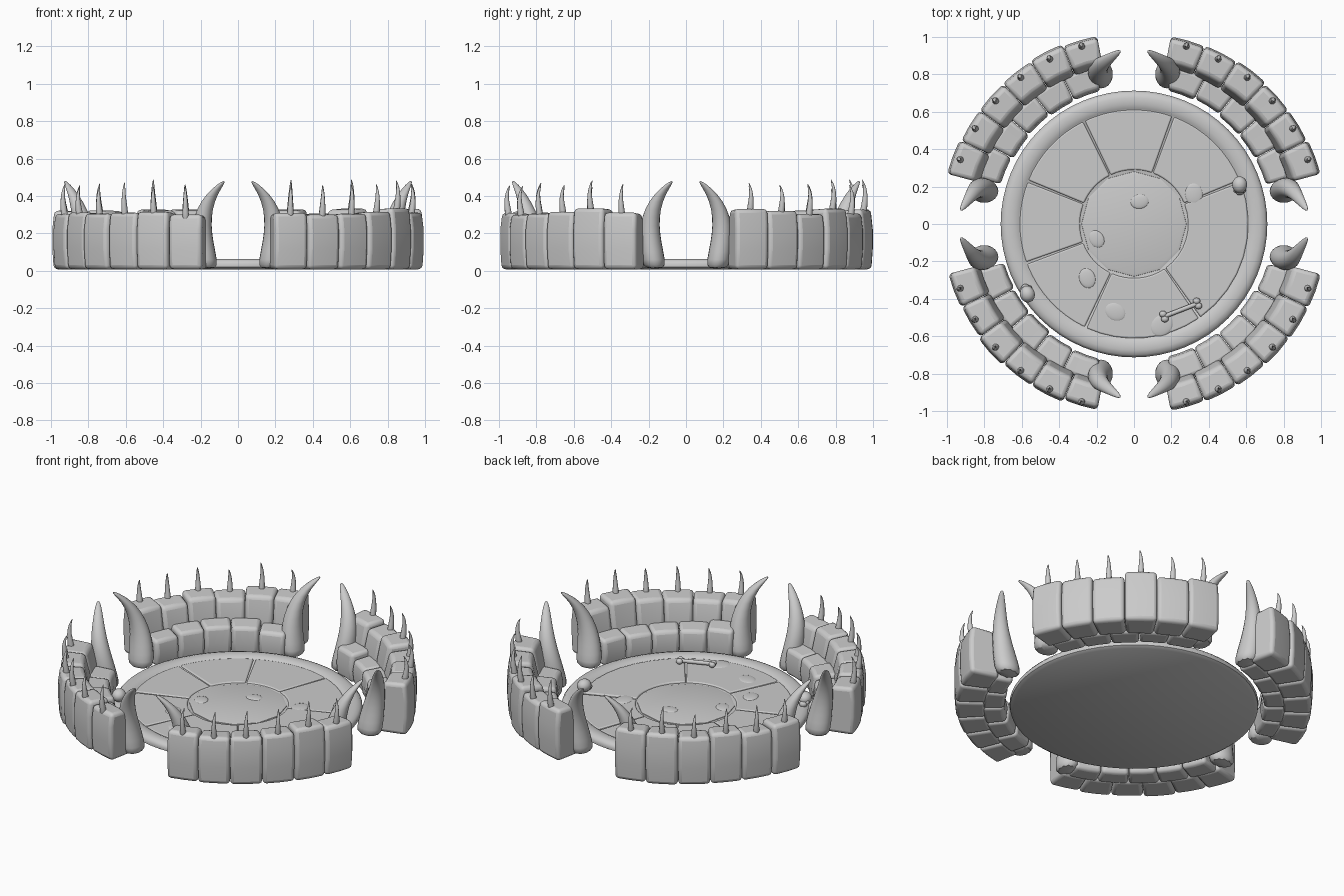
import bpy, bmesh, math, random
from math import cos, sin, radians, pi
from mathutils import Matrix, Vector

random.seed(4)
if "Cube" in bpy.data.objects:
    bpy.data.objects.remove(bpy.data.objects["Cube"])

stone = bpy.data.materials.new("grey_stone")
stone.use_nodes = True
GREY = (0.6, 0.6, 0.6, 1)
stone.diffuse_color = GREY
stone.node_tree.nodes["Principled BSDF"].inputs["Base Color"].default_value = GREY


def finish(bm, name, bevel=0, subsurf=0, angle=50):
    bmesh.ops.recalc_face_normals(bm, faces=bm.faces)
    mesh = bpy.data.meshes.new(name)
    bm.to_mesh(mesh)
    bm.free()
    ob = bpy.data.objects.new(name, mesh)
    bpy.context.collection.objects.link(ob)
    mesh.materials.append(stone)
    if bevel:
        mod = ob.modifiers.new("bevel", 'BEVEL')
        mod.width, mod.segments = bevel, 3
        mod.limit_method = 'ANGLE'
        mod.angle_limit = radians(35)
    if subsurf:
        mod = ob.modifiers.new("subsurf", 'SUBSURF')
        mod.levels = mod.render_levels = subsurf
    bpy.ops.object.select_all(action='DESELECT')
    ob.select_set(True)
    bpy.context.view_layer.objects.active = ob
    bpy.ops.object.shade_smooth_by_angle(angle=radians(angle))
    return ob


def loft(bm, rings):
    """Skin closed rings of equal size and cap both ends."""
    rows = [[bm.verts.new(p) for p in ring] for ring in rings]
    n = len(rows[0])
    for a, b in zip(rows, rows[1:]):
        for i in range(n):
            bm.faces.new((a[i], a[(i + 1) % n], b[(i + 1) % n], b[i]))
    bm.faces.new(rows[0])
    bm.faces.new(rows[-1])


def arc_block(name, section, a0, a1, steps, sx=1, sy=1, bevel=0.02):
    """Sweep an (r, z) section through an arc."""
    bm = bmesh.new()
    rings = []
    for i in range(steps + 1):
        a = radians(a0 + (a1 - a0) * i / steps)
        rings.append([(sx * r * cos(a), sy * r * sin(a), z) for r, z in section])
    loft(bm, rings)
    return finish(bm, name, bevel)


def horn(name, stations, a, sx, sy, sides=8):
    """Stations are (radial, tangential, z, half radial, half tangential)."""
    bm = bmesh.new()
    rings = []
    for r, t, z, hr, ht in stations:
        ring = []
        for k in range(sides):
            q = 2 * pi * k / sides
            rr, tt = r + hr * cos(q), t + ht * sin(q)
            ring.append((sx * (rr * cos(a) - tt * sin(a)),
                         sy * (rr * sin(a) + tt * cos(a)), z))
        rings.append(ring)
    loft(bm, rings)
    return finish(bm, name, subsurf=1, angle=70)


def blob(bm, loc, size, turn=0):
    mat = (Matrix.Translation(loc) @ Matrix.Rotation(turn, 4, 'Z')
           @ Matrix.Diagonal((*size, 1)))
    bmesh.ops.create_uvsphere(bm, u_segments=16, v_segments=10, radius=1, matrix=mat)


# Round floor with a raised rim and a shallow sunken middle
profile = [(0.69, 0.008), (0.71, 0.02), (0.713, 0.04), (0.70, 0.056), (0.675, 0.064),
           (0.64, 0.062), (0.618, 0.054), (0.605, 0.045)]
bm = bmesh.new()
loft(bm, [[(r * cos(2 * pi * k / 64), r * sin(2 * pi * k / 64), z) for k in range(64)]
          for r, z in profile])
finish(bm, "floor_disc")

# Floor paving: wedge stones around a round centre stone
joints = [22, 70, 116, 158, 200, 245, 305, 382]
for a0, a1 in zip(joints, joints[1:]):
    top = 0.053 + random.uniform(-0.002, 0.003)
    arc_block("floor_wedge", [(0.29, 0.03), (0.612, 0.03), (0.612, top), (0.29, top)],
              a0 + 0.6, a1 - 0.6, 8, bevel=0.008)
bm = bmesh.new()
loft(bm, [[(r * cos(2 * pi * k / 12), r * sin(2 * pi * k / 12), z) for k in range(12)]
          for r, z in ((0.285, 0.03), (0.28, 0.048), (0.265, 0.052))])
finish(bm, "floor_centre")

# Low pebbles worn into the paving
bm = bmesh.new()
for x, y, s in ((0.03, 0.12, 0.05), (-0.2, -0.08, 0.05), (-0.25, -0.29, 0.055),
                (0.32, 0.16, 0.06), (-0.1, -0.47, 0.06), (0.15, -0.54, 0.07)):
    blob(bm, (x, y, 0.05), (s, s * 0.8, 0.009), x * 5)
finish(bm, "floor_pebbles")

# Wall, bench, spikes and tusks, mirrored into four quadrants
START, STEP, BLOCKS = 15, 10.65, 6
SEATS, SEAT_START, SEAT_STEP = 5, 16.5, 11.9
tusk = [(0.80, 0, 0.008, 0.075, 0.055), (0.80, 0.01, 0.05, 0.085, 0.07),
        (0.81, 0.025, 0.15, 0.075, 0.062), (0.825, 0.03, 0.24, 0.06, 0.055),
        (0.85, 0.015, 0.33, 0.045, 0.045), (0.88, -0.025, 0.41, 0.03, 0.033),
        (0.915, -0.075, 0.465, 0.016, 0.018), (0.925, -0.09, 0.48, 0.006, 0.006)]

for sx in (1, -1):
    for sy in (1, -1):
        for i in range(BLOCKS):
            a0 = START + i * STEP
            h = random.uniform(0.30, 0.34)
            ro = 1.03 + random.uniform(-0.008, 0.006) - (0.012 if i == 5 else 0)
            section = [(0.85, 0.008), (ro - 0.008, 0.008), (ro, 0.12), (ro, 0.22),
                       (ro - 0.012, h), (0.885, h - 0.008), (0.855, 0.18)]
            arc_block("wall_block", section, a0 + 0.05, a0 + STEP - 0.05, 2, sx, sy, 0.022)
            # Claw-like spike on the outer top edge
            tall = random.uniform(0.135, 0.165)
            claw = [(0.985, 0, h - 0.05, 0.02, 0.022), (0.99, 0, h, 0.024, 0.022),
                    (1.0, 0.002, h + tall * 0.4, 0.016, 0.015),
                    (0.998, 0.0, h + tall * 0.75, 0.01, 0.009),
                    (0.982, -0.006, h + tall, 0.002, 0.002)]
            horn("wall_spike", claw, radians(a0 + STEP / 2), sx, sy, 6)
        for i in range(SEATS):
            a0 = SEAT_START + i * SEAT_STEP
            h = random.uniform(0.155, 0.19)
            ri = 0.735 + random.uniform(-0.01, 0.01)
            section = [(ri + 0.01, 0.008), (0.87, 0.008), (0.87, h + 0.01),
                       (ri + 0.012, h), (ri, 0.09)]
            arc_block("bench_block", section, a0 + 0.1, a0 + SEAT_STEP - 0.1, 2, sx, sy, 0.02)
        # One tusk beside each end of the wall
        side = [(r, t + 0.165, z, hr, ht) for r, t, z, hr, ht in tusk]
        horn("entrance_tusk", side, 0, sx, sy, 10)
        back = [(r, -t, z, hr, ht) for r, t, z, hr, ht in side]
        horn("entrance_tusk", back, pi / 2, sx, sy, 10)

# Bone lying on the floor
bm = bmesh.new()
p, q = Vector((0.16, -0.495, 0.07)), Vector((0.34, -0.425, 0.07))
along = (q - p).normalized()
across = Vector((-along.y, along.x, 0))
mat = Matrix.Translation((p + q) / 2) @ along.to_track_quat('Z', 'Y').to_matrix().to_4x4()
bmesh.ops.create_cone(bm, cap_ends=True, segments=12, radius1=0.012, radius2=0.012,
                      depth=(q - p).length, matrix=mat)
for end in (p, q):
    for s in (-1, 1):
        blob(bm, end + across * 0.014 * s, (0.02, 0.018, 0.017))
finish(bm, "floor_bone")


# Small skulls: cranium, jaw, cheeks and brow
def skull(x, y, facing):
    bm = bmesh.new()
    d = Vector((cos(facing), sin(facing), 0))
    s = Vector((-d.y, d.x, 0))
    c = Vector((x, y, 0.095))
    blob(bm, c, (0.045, 0.04, 0.038), facing)
    blob(bm, c + d * 0.034 - Vector((0, 0, 0.022)), (0.022, 0.024, 0.02), facing)
    for k in (-1, 1):
        blob(bm, c + d * 0.028 + s * 0.022 * k - Vector((0, 0, 0.012)),
             (0.014, 0.012, 0.012), facing)
    finish(bm, "floor_skull")


skull(0.565, 0.21, -pi / 2)
skull(-0.57, -0.375, pi * 0.6)
